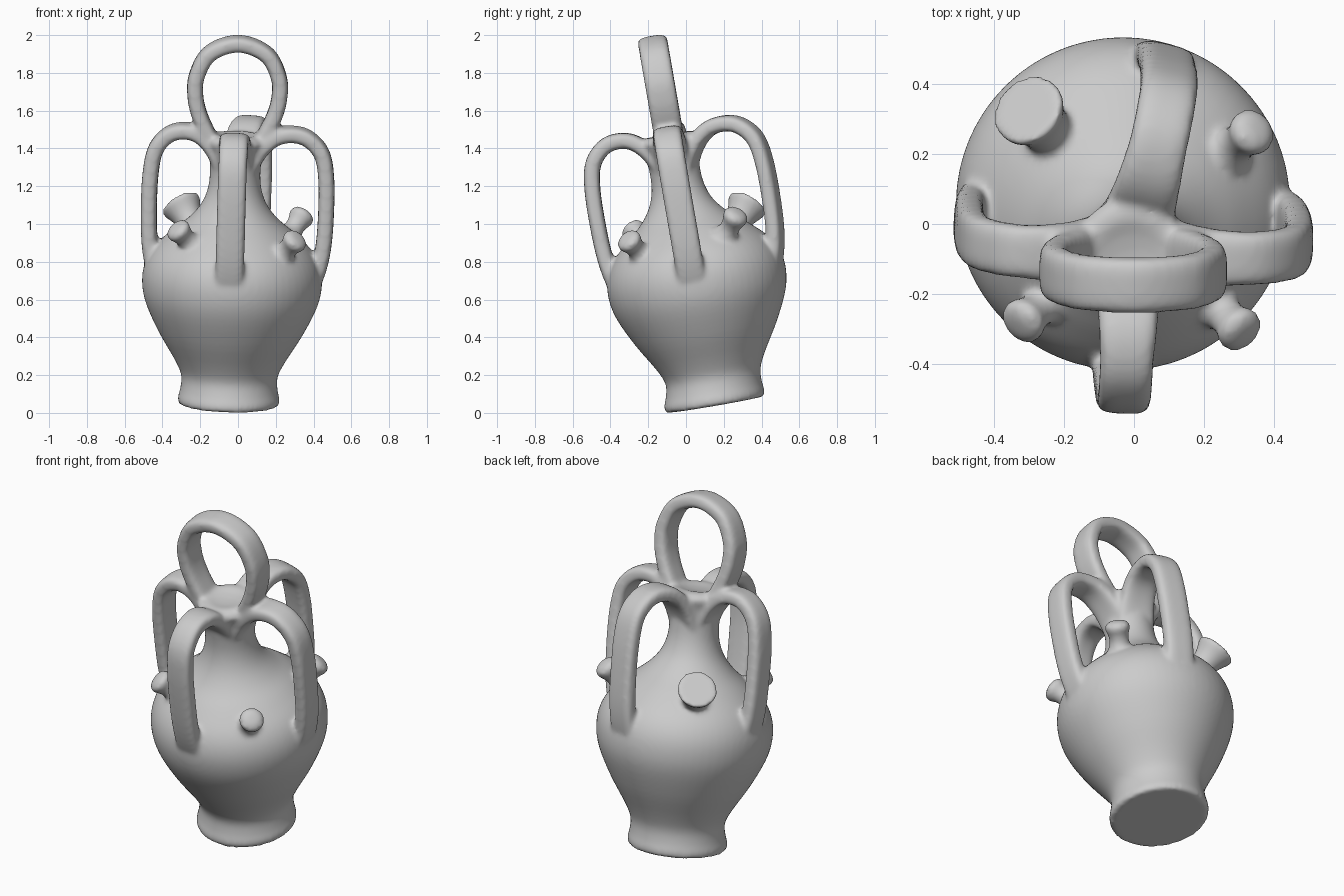
import bpy, bmesh, math
from mathutils import Vector, Matrix

cube = bpy.data.objects.get("Cube")
if cube:
    bpy.data.objects.remove(cube)

clay = bpy.data.materials.new("grey clay")
clay.use_nodes = True
clay.diffuse_color = (0.6, 0.6, 0.6, 1)
bsdf = clay.node_tree.nodes["Principled BSDF"]
bsdf.inputs["Base Color"].default_value = clay.diffuse_color
bsdf.inputs["Roughness"].default_value = 0.8

bm = bmesh.new()


def spline(points, steps=6):
    """Catmull-Rom curve through the points."""
    p = [Vector(q) for q in points]
    p = [2 * p[0] - p[1]] + p + [2 * p[-1] - p[-2]]
    out = []
    for a, b, c, d in zip(p, p[1:], p[2:], p[3:]):
        for i in range(steps):
            t = i / steps
            out.append(0.5 * (2 * b + (c - a) * t + (2 * a - 5 * b + 4 * c - d) * t ** 2
                              + (3 * b - a - 3 * c + d) * t ** 3))
    return out + [p[-2]]


def frame(origin, direction):
    """Matrix that stands local z along a direction."""
    turn = Vector((0, 0, 1)).rotation_difference(Vector(direction))
    return Matrix.Translation(origin) @ turn.to_matrix().to_4x4()


def loft(rings, matrix):
    """Skin a row of closed rings into the clay mesh and cap both ends."""
    rows = [[bm.verts.new(matrix @ Vector(v)) for v in ring] for ring in rings]
    n = len(rows[0])
    faces = [bm.faces.new(rows[0][::-1]), bm.faces.new(rows[-1])]
    for a, b in zip(rows, rows[1:]):
        for i in range(n):
            j = (i + 1) % n
            faces.append(bm.faces.new((a[i], a[j], b[j], b[i])))
    bmesh.ops.recalc_face_normals(bm, faces=faces)


def lathe(profile, matrix, sides=64):
    """Stack circles given as radius, height and backward shift."""
    angles = [math.tau * i / sides for i in range(sides)]
    loft([[(r * math.cos(a), r * math.sin(a) + back, z) for a in angles]
          for r, z, back in profile], matrix)


def strap(path, matrix, width=0.152, thick=0.084, root=0.3, sides=24):
    """Sweep a rounded band along a path in the local xz plane, wider at its root."""
    pts = spline([(x, 0, z) for x, z in path])
    rings = []
    for i, p in enumerate(pts):
        tangent = (pts[min(i + 1, len(pts) - 1)] - pts[max(i - 1, 0)]).normalized()
        normal = tangent.cross(Vector((0, 1, 0)))
        wide = width * (1 + root * max(0, 1 - 3 * i / len(pts)))
        ring = []
        for k in range(sides):
            a = math.tau * (k + 0.5) / sides
            c, s = math.cos(a), math.sin(a)
            across = math.copysign(abs(c) ** 0.55, c) * wide / 2
            out = math.copysign(abs(s) ** 0.55, s) * thick / 2
            ring.append(p + Vector((0, across, 0)) + normal * out)
        rings.append(ring)
    loft(rings, matrix)


def spout(root, tip, profile):
    root, tip = Vector(root), Vector(tip)
    length = (tip - root).length
    lathe(spline([(r, z * length, 0) for r, z in profile], 4), frame(root, tip - root), 32)


# Leaning axis shared by the body and all handles
lean = frame((-0.05, 0.155, 0.044), (0.028, -0.17, 0.985))

# Body: foot, slightly sagging belly, shoulder, neck and dished closed top
foot = [(0.264, 0, 0), (0.27, 0.03, 0), (0.258, 0.08, 0.006), (0.255, 0.15, 0.014)]
belly = [(0.29, 0.23, 0.016), (0.38, 0.38, 0.016), (0.452, 0.53, 0.016),
         (0.476, 0.64, 0.015), (0.466, 0.74, 0.014), (0.42, 0.83, 0.012)]
neck = [(0.33, 0.92, 0.008), (0.235, 1.0, 0.004), (0.172, 1.08, 0), (0.14, 1.17, 0),
        (0.134, 1.27, 0), (0.144, 1.36, 0), (0.162, 1.42, 0)]
dish = [(0.12, 1.452, 0), (0.06, 1.442, 0), (0.002, 1.437, 0)]
lathe(spline(foot + belly + neck + dish, 4), lean)

# Four side handles, from neck to shoulder: left, back, right, front
handle = [(0.06, 1.24), (0.12, 1.36), (0.195, 1.437), (0.28, 1.462), (0.37, 1.442),
          (0.445, 1.36), (0.472, 1.22), (0.475, 1.02), (0.465, 0.85), (0.438, 0.72),
          (0.39, 0.6)]
for angle, reach, width in [(-1, 1.025, 0.152), (76.5, 1.035, 0.165),
                            (177, 0.95, 0.152), (268, 0.95, 0.152)]:
    spin = Matrix.Rotation(math.radians(angle), 4, "Z")
    strap([(r * reach, z) for r, z in handle], lean @ spin, width)

# Carrying ring on top
half = [(-0.09, 1.34), (-0.15, 1.45), (-0.197, 1.55), (-0.222, 1.65), (-0.218, 1.76),
        (-0.15, 1.885)]
strap(half + [(0, 1.94)] + [(-x, z) for x, z in reversed(half)], lean, 0.158, root=0)

# Wide filling spout with a flat mouth
spout((-0.18, 0.2, 0.88), (-0.305, 0.328, 1.108),
      [(0.15, 0), (0.105, 0.25), (0.074, 0.5), (0.08, 0.72), (0.106, 0.93), (0.109, 1)])

# Small flared knobs: back left, front left, front right
knob = [(0.13, 0), (0.085, 0.35), (0.054, 0.6), (0.056, 0.8), (0.068, 0.93),
        (0.063, 1.04), (0.035, 1.11), (0.002, 1.12)]
spout((0.22, 0.17, 0.86), (0.34, 0.265, 1.045), knob)
spout((0.185, -0.185, 0.78), (0.305, -0.305, 0.915), knob)
spout((-0.195, -0.175, 0.83), (-0.32, -0.28, 0.97), knob)

# Fuse the parts into one clay skin with soft fillets
mesh = bpy.data.meshes.new("clay_jug")
bm.to_mesh(mesh)
bm.free()
mesh.materials.append(clay)
jug = bpy.data.objects.new("clay_jug", mesh)
bpy.context.collection.objects.link(jug)
fuse = jug.modifiers.new("fuse", "REMESH")
fuse.mode = "VOXEL"
fuse.voxel_size = 0.012
fuse.use_smooth_shade = True
soften = jug.modifiers.new("soften", "SMOOTH")
soften.factor = 0.5
soften.iterations = 9
